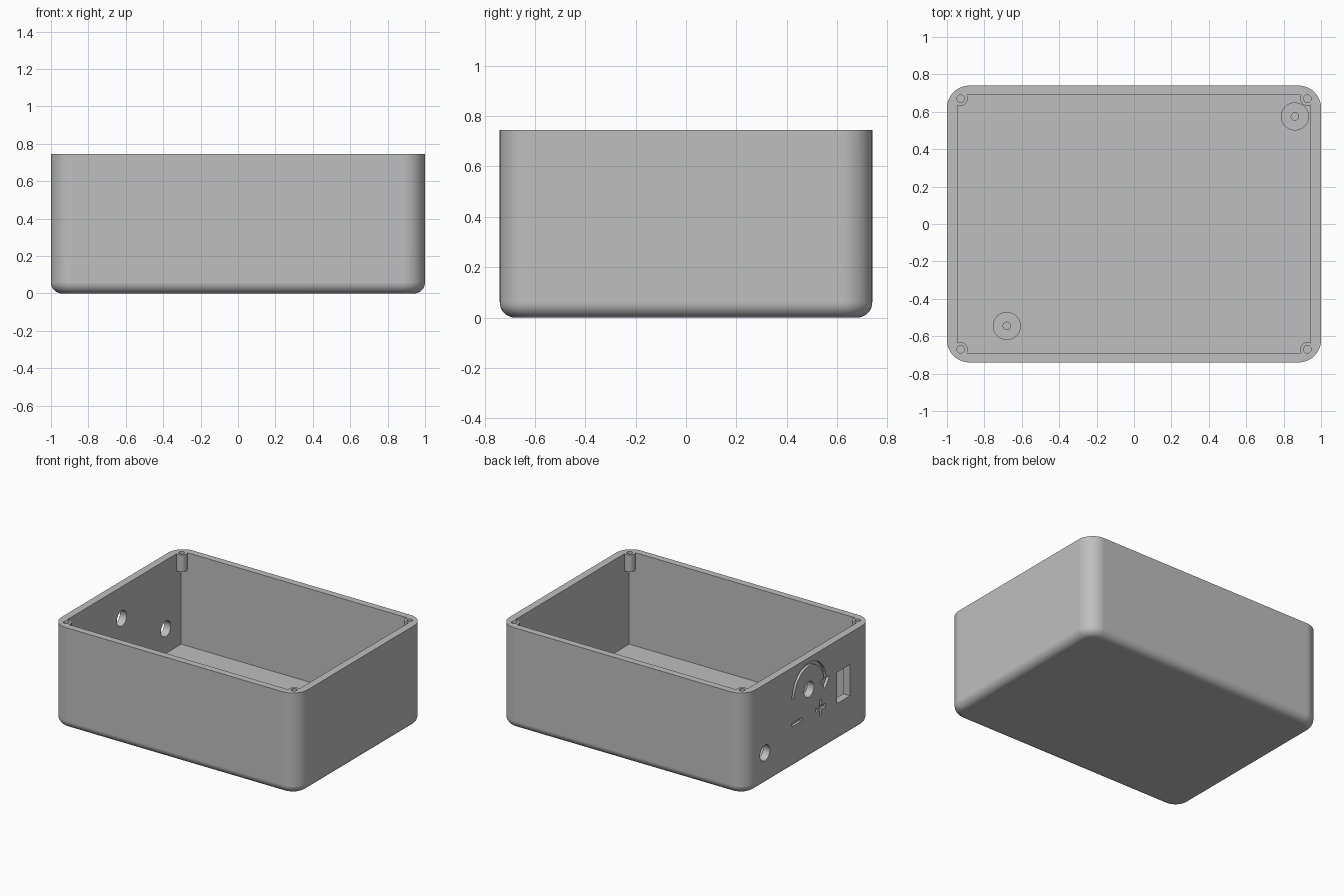
import bpy, bmesh
from math import pi, cos, sin, radians
from mathutils import Matrix, Vector

cube = bpy.data.objects.get("Cube")
if cube:
    bpy.data.objects.remove(cube)

L, W, H = 1.0, 0.74, 0.745      # half length, half width, height
IN_X, IN_Y, FLOOR = 0.945, 0.69, 0.06

grey = bpy.data.materials.new("plain grey plastic")
grey.use_nodes = True
colour = (0.52, 0.52, 0.52, 1)
grey.diffuse_color = colour
grey.node_tree.nodes["Principled BSDF"].inputs["Base Color"].default_value = colour


def make_object(name, bm):
    bmesh.ops.recalc_face_normals(bm, faces=bm.faces)
    mesh = bpy.data.meshes.new(name)
    bm.to_mesh(mesh)
    bm.free()
    mesh.materials.append(grey)
    obj = bpy.data.objects.new(name, mesh)
    bpy.context.collection.objects.link(obj)
    return obj


def box(name, low, high):
    bm = bmesh.new()
    bmesh.ops.create_cube(bm, size=1)
    low, high = Vector(low), Vector(high)
    bmesh.ops.scale(bm, vec=high - low, verts=bm.verts)
    bmesh.ops.translate(bm, vec=(low + high) / 2, verts=bm.verts)
    return make_object(name, bm)


def cylinder(name, centre, radius, depth, axis="Z"):
    bm = bmesh.new()
    turn = Matrix.Rotation(pi / 2, 4, "Y") if axis == "X" else Matrix()
    bmesh.ops.create_cone(bm, cap_ends=True, segments=40, radius1=radius, radius2=radius,
                          depth=depth, matrix=Matrix.Translation(centre) @ turn)
    return make_object(name, bm)


def side_prism(name, outline, depth):
    """Extrude a (y, z) outline inward from the -x wall."""
    bm = bmesh.new()
    face = bm.faces.new([bm.verts.new((-L - 0.02, y, z)) for y, z in outline])
    out = bmesh.ops.extrude_face_region(bm, geom=[face])
    moved = [v for v in out["geom"] if isinstance(v, bmesh.types.BMVert)]
    bmesh.ops.translate(bm, vec=(depth + 0.02, 0, 0), verts=moved)
    return make_object(name, bm)


def combine(target, tool, operation="DIFFERENCE"):
    mod = target.modifiers.new("cut", "BOOLEAN")
    mod.operation = operation
    mod.solver = "EXACT"
    mod.object = tool
    with bpy.context.temp_override(object=target, active_object=target):
        bpy.ops.object.modifier_apply(modifier=mod.name)
    bpy.data.objects.remove(tool)


# Outer shell: rounded upright corners, then a softened bottom rim
bm = bmesh.new()
bmesh.ops.create_cube(bm, size=1)
bmesh.ops.scale(bm, vec=(2 * L, 2 * W, H), verts=bm.verts)
bmesh.ops.translate(bm, vec=(0, 0, H / 2), verts=bm.verts)
upright = [e for e in bm.edges if abs(e.verts[0].co.z - e.verts[1].co.z) > 0.1]
bmesh.ops.bevel(bm, geom=upright, offset=0.12, segments=12, profile=0.5, affect="EDGES")
rim = [e for e in bm.edges if all(v.co.z < 0.001 for v in e.verts)]
bmesh.ops.bevel(bm, geom=rim, offset=0.06, segments=8, profile=0.5, affect="EDGES")
body = make_object("enclosure_body", bm)

# Cavity with corner screw posts and floor standoffs left standing
posts = [(sx * 0.927, sy * 0.67) for sx in (-1, 1) for sy in (-1, 1)]
standoffs = [(0.86, 0.575), (-0.68, -0.545)]
STANDOFF_TOP = 0.15
cavity = box("cavity", (-IN_X, -IN_Y, FLOOR), (IN_X, IN_Y, H + 0.2))
for x, y in posts:
    combine(cavity, cylinder("post", (x, y, 0.92), 0.038, 0.6))
for x, y in standoffs:
    combine(cavity, cylinder("standoff", (x, y, STANDOFF_TOP - 0.25), 0.075, 0.5))
combine(body, cavity)

# Screw holes
for x, y in posts:
    combine(body, cylinder("post_hole", (x, y, H), 0.02, 0.2))
for x, y in standoffs:
    combine(body, cylinder("standoff_hole", (x, y, STANDOFF_TOP), 0.02, 0.16))

# Side wall openings: knob shaft, socket and switch window
KNOB_Z = 0.512
combine(body, cylinder("knob_hole", (-L, 0, KNOB_Z), 0.057, 0.2, "X"))
combine(body, cylinder("socket_hole", (-L, 0.512, 0.24), 0.057, 0.2, "X"))
combine(body, box("switch_window", (-L - 0.1, -0.475, 0.283), (-L + 0.1, -0.325, 0.512)))

# Engraved dial: curved groove with an arrowhead, minus and plus marks
GROOVE = 0.02


def arc(radius, angles):
    return [(radius * cos(a), KNOB_Z + radius * sin(a)) for a in angles]


sweep = [radians(i * 6) for i in range(31)]
combine(body, side_prism("dial_arc", arc(0.197, sweep) + arc(0.171, sweep[::-1]), GROOVE))
arrow = [(-0.13, KNOB_Z + 0.01), (-0.24, KNOB_Z + 0.01), (-0.185, 0.445)]
combine(body, side_prism("dial_arrow", arrow, GROOVE))


def bar(name, y, z, half_y, half_z):
    corners = [(-1, -1), (1, -1), (1, 1), (-1, 1)]
    combine(body, side_prism(name, [(y + a * half_y, z + b * half_z) for a, b in corners], GROOVE))


bar("minus_mark", 0.14, 0.324, 0.06, 0.013)
bar("plus_across", -0.134, 0.324, 0.06, 0.013)
bar("plus_upright", -0.134, 0.324, 0.013, 0.06)

# Smooth rounded surfaces, crisp edges
for other in bpy.context.selected_objects:
    other.select_set(False)
body.select_set(True)
bpy.context.view_layer.objects.active = body
bpy.ops.object.shade_smooth_by_angle(angle=radians(30))
weighted = body.modifiers.new("even_shading", "WEIGHTED_NORMAL")
weighted.keep_sharp = True
